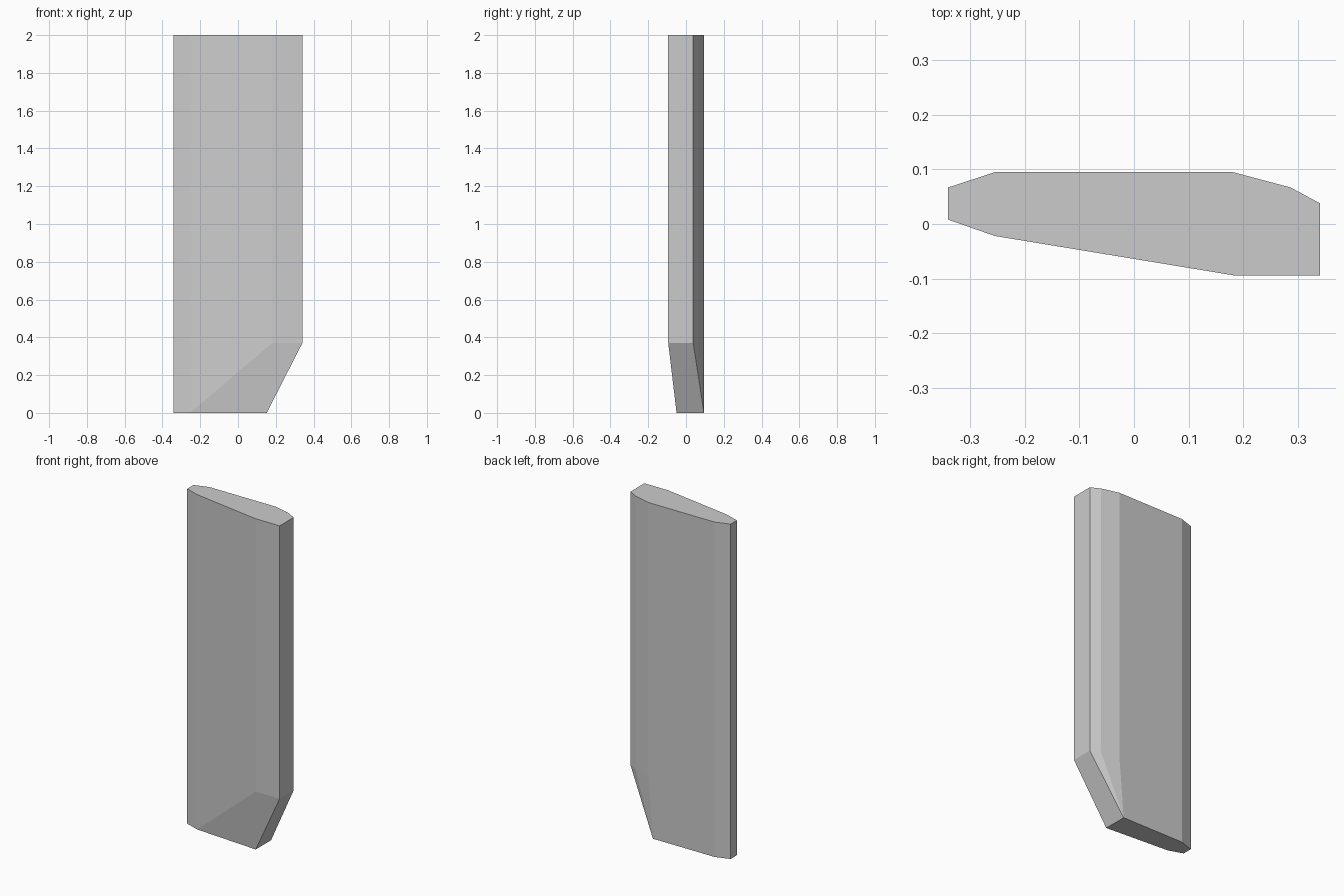
import bpy, bmesh

if "Cube" in bpy.data.objects:
    bpy.data.objects.remove(bpy.data.objects["Cube"])

# Slab cross-section, clockwise from the left front edge
section = [(-0.341, 0.008), (-0.341, 0.067), (-0.255, 0.095), (0.182, 0.095),
           (0.287, 0.067), (0.341, 0.038), (0.341, -0.094), (0.182, -0.094),
           (-0.255, -0.022)]
# Foot outline: the right-hand corners gather into the chipped foot
foot = section[:3] + [(0.152, 0.095)] * 3 + [(0.152, -0.05)] + [section[8]] * 2

bm = bmesh.new()
rings = [[bm.verts.new((x, y, z)) for x, y in outline]
         for outline, z in ((foot, 0), (section, 0.37), (section, 2))]

# Walls between neighbouring outlines
n = len(section)
for low, high in zip(rings, rings[1:]):
    for i in range(n):
        j = (i + 1) % n
        bm.faces.new((low[i], low[j], high[j], high[i]))

# Top and bottom caps
bm.faces.new(rings[-1])
bm.faces.new(rings[0])

# Merge the gathered foot corners and join coplanar wall pieces
bmesh.ops.remove_doubles(bm, verts=bm.verts[:], dist=0.0001)
bmesh.ops.recalc_face_normals(bm, faces=bm.faces[:])
bmesh.ops.dissolve_limit(bm, angle_limit=0.005, verts=bm.verts[:], edges=bm.edges[:])

mesh = bpy.data.meshes.new("stone_slab")
bm.to_mesh(mesh)
bm.free()
bpy.context.collection.objects.link(bpy.data.objects.new("stone_slab", mesh))
